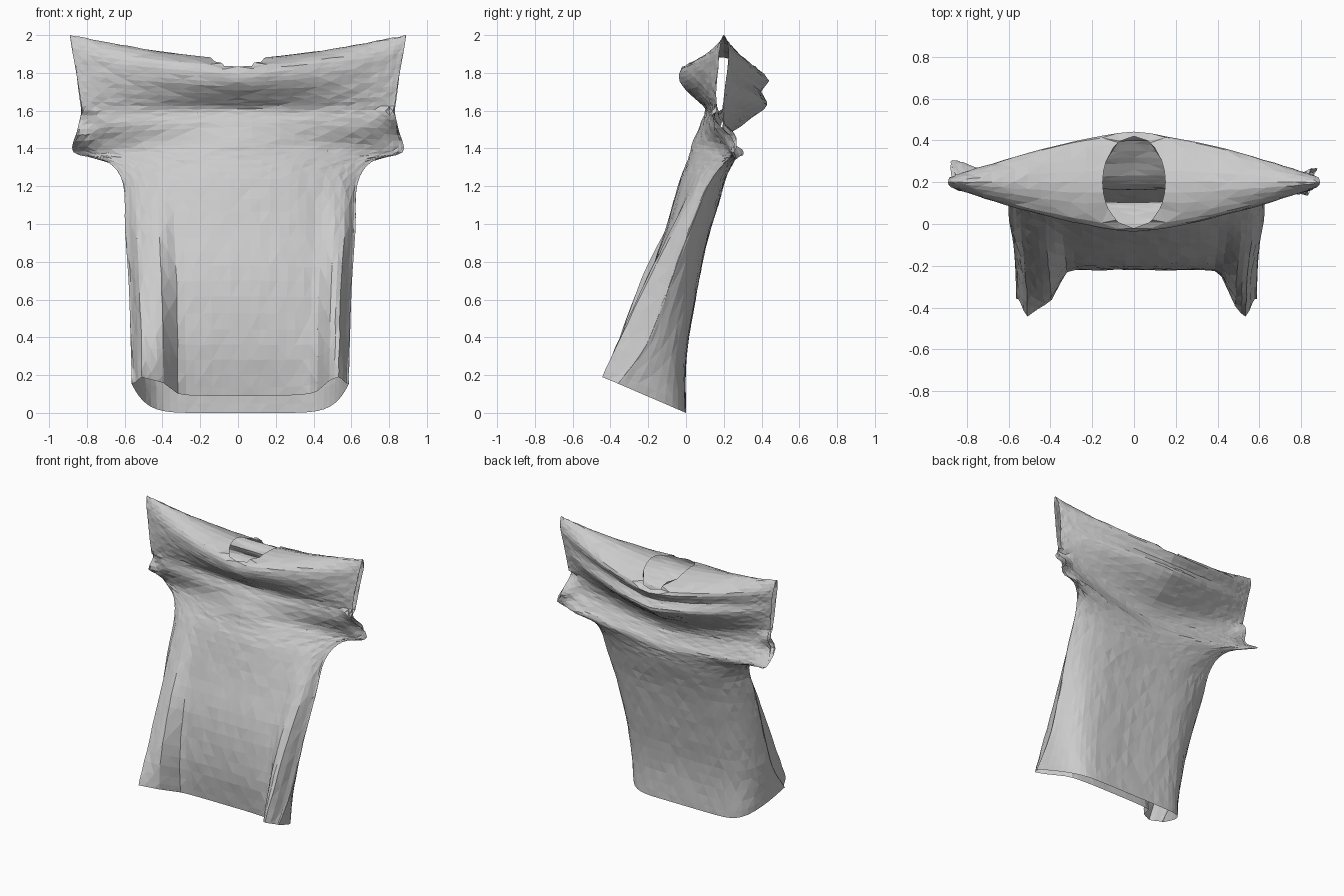
import bpy, bmesh, math, random
from mathutils import Vector

cube = bpy.data.objects.get("Cube")
if cube:
    bpy.data.objects.remove(cube, do_unlink=True)

random.seed(4)
COLUMNS = 36
STEPS = 4

# Body levels from hem to underarm:
# front centre y z, back centre y z, half width, side y z, front corner fold depth
LEVELS = [
    (-.19, .09, 0, 0, .575, -.36, .155, .14),
    (-.22, .36, 0, .28, .58, -.21, .36, .13),
    (-.19, .7, .05, .6, .59, -.09, .67, .08),
    (-.1, 1, .11, .9, .61, .02, .97, .04),
    (-.03, 1.24, .17, 1.1, .62, .12, 1.21, .01),
    (.01, 1.34, .195, 1.19, .7, .21, 1.33, 0),
    (.035, 1.43, .205, 1.25, .87, .28, 1.38, 0),
]
# Chest, shoulder ridge and draped upper back: centre y z, half width, cuff y z
YOKE = [
    (.08, 1.54, .85, .18, 1.5),
    (.1, 1.61, .83, .165, 1.6),
    (.04, 1.67, .84, .16, 1.7),
    (-.03, 1.75, .86, .17, 1.82),
    (-.01, 1.835, .88, .18, 1.93),
    (.2, 1.87, .89, .2, 2),
    (.43, 1.78, .88, .225, 1.93),
    (.4, 1.7, .86, .22, 1.83),
    (.43, 1.63, .85, .21, 1.75),
    (.32, 1.54, .84, .2, 1.67),
    (.21, 1.46, .83, .195, 1.59),
    (.165, 1.38, .84, .21, 1.51),
    (.18, 1.31, .85, .25, 1.44),
]
RIDGE = len(LEVELS) + 5
SOFT = 1.4


def row_keys():
    """Flat panels low down, rounder draping toward the shoulders."""
    top = len(LEVELS) - 1
    front, back = [], []
    for i, (fy, fz, by, bz, width, ey, ez, fold) in enumerate(LEVELS):
        t = i / top
        front.append(Vector((fy, fz, width, ey, ez, fold, 4 + (SOFT - 4) * t)))
        back.append(Vector((by, bz, width, ey, ez, 0, 8 + (SOFT - 8) * t)))
    yoke = [Vector((*row, 0, SOFT)) for row in YOKE]
    return front + yoke + back[::-1]


def smooth_rows(keys):
    """Catmull-Rom interpolation through the key rows."""
    rows = []
    for i in range(len(keys) - 1):
        a, b, c = keys[max(i - 1, 0)], keys[i], keys[i + 1]
        d = keys[min(i + 2, len(keys) - 1)]
        for k in range(STEPS):
            t = k / STEPS
            rows.append(b + (c - a) * (t / 2)
                        + (a * 2 - b * 5 + c * 4 - d) * (t * t / 2)
                        + (b * 3 - a - c * 3 + d) * (t ** 3 / 2))
    return rows + [keys[-1]]


def ramp(low, high, value):
    t = min(max((value - low) / (high - low), 0), 1)
    return t * t * (3 - 2 * t)


def cloth_point(row, s):
    cy, cz, width, ey, ez, fold, power = row
    blend = abs(s) ** power
    inner = .54 if s < 0 else .66
    bump = fold * ramp(inner, inner + .2, abs(s)) * (1 - ramp(.9, 1, abs(s)))
    sway = .012 * (1 - ramp(.6, .85, width))
    return Vector((s * width + sway, cy + (ey - cy) * blend - bump,
                   cz + (ez - cz) * blend + .4 * bump))


# Cloth sheet: up the front, over the shoulders and down the back
rows = smooth_rows(row_keys())
last = len(rows) - 1
seam = (len(LEVELS) - 1) * STEPS
bm = bmesh.new()
grid = []
for r, row in enumerate(rows):
    line = []
    for c in range(COLUMNS + 1):
        s = math.sin((c / COLUMNS - .5) * math.pi)
        if c in (0, COLUMNS) and r >= last - seam:
            line.append(grid[last - r][c])  # sewn side seam
            continue
        p = cloth_point(row, s)
        if 0 < r < last and 0 < c < COLUMNS:
            p += Vector([random.uniform(-.0025, .0025) for _ in range(3)])
        line.append(bm.verts.new(p))
    grid.append(line)

# Triangulated cloth, leaving out the neck opening
NECK_X, NECK_Y, NECK_MID = .15, .22, .2


def neck_radius(p):
    return math.hypot(p.x / NECK_X, (p.y - NECK_MID) / NECK_Y)


neck_rows = range((RIDGE - 1) * STEPS, (RIDGE + 1) * STEPS)
for r in range(last):
    for c in range(COLUMNS):
        quad = [grid[r][c], grid[r][c + 1], grid[r + 1][c + 1], grid[r + 1][c]]
        middle = sum((v.co for v in quad), Vector()) / 4
        if r in neck_rows and neck_radius(middle) < 1:
            continue
        if (r + c) % 2:
            quad = quad[1:] + quad[:1]
        for corners in ((0, 1, 2), (0, 2, 3)):
            tri = [quad[k] for k in corners]
            if len(set(tri)) == 3:
                bm.faces.new(tri)
bmesh.ops.delete(bm, geom=[v for v in bm.verts if not v.link_faces], context='VERTS')

# Round the neck rim
for v in bm.verts:
    if v.is_boundary and abs(v.co.x) < .3 and v.co.z > 1.7:
        k = max(neck_radius(v.co), .3)
        v.co.x /= k
        v.co.y = NECK_MID + (v.co.y - NECK_MID) / k

# Crumpled lower cuffs
for v in bm.verts:
    if abs(v.co.x) > .7 and v.co.z < 1.6:
        crease = math.sin(v.co.z * 30 + v.co.x * 9)
        v.co.y += .03 * crease * ramp(.7, .85, abs(v.co.x))

bmesh.ops.recalc_face_normals(bm, faces=bm.faces)
mesh = bpy.data.meshes.new("shirt")
bm.to_mesh(mesh)
bm.free()
shirt = bpy.data.objects.new("shirt", mesh)
bpy.context.collection.objects.link(shirt)

# Plain grey cloth
GREY = (.6, .6, .6, 1)
cloth = bpy.data.materials.new("grey cloth")
cloth.use_nodes = True
cloth.diffuse_color = GREY
cloth.node_tree.nodes["Principled BSDF"].inputs["Base Color"].default_value = GREY
mesh.materials.append(cloth)
